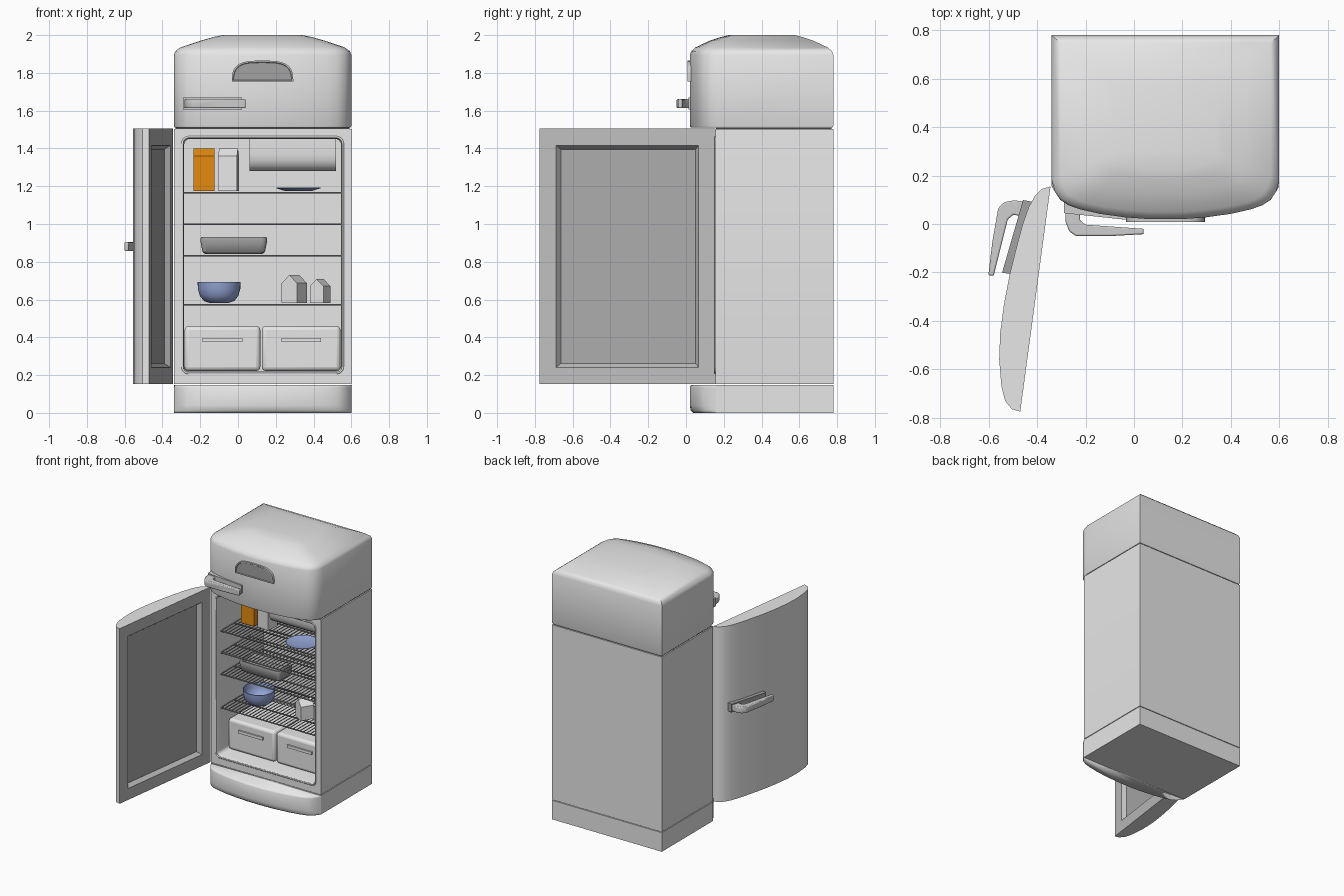
import bpy, bmesh
from math import radians, sin, cos, pi
from mathutils import Vector, Matrix

cube = bpy.data.objects.get("Cube")
if cube:
    bpy.data.objects.remove(cube)


def material(name, *rgb):
    m = bpy.data.materials.new(name)
    m.use_nodes = True
    m.diffuse_color = (*rgb, 1)
    m.node_tree.nodes["Principled BSDF"].inputs["Base Color"].default_value = (*rgb, 1)
    return m


WHITE = material("white_enamel", .8, .8, .8)
RIM = material("door_rim_grey", .52, .52, .52)
LINING = material("door_lining_grey", .41, .41, .41)
CHROME = material("light_metal", .62, .62, .62)
STEEL = material("dark_metal", .36, .36, .36)
WIRE = material("wire_grey", .3, .3, .3)
SEAM = material("seam_dark", .06, .06, .06)
ORANGE = material("orange_carton", .78, .26, .005)
BLUE = material("blue_ceramic", .3, .38, .68)

CX = .13          # centre line of the cabinet
HALF = .47        # half width of the cabinet
FRONT, HINGE_Y, BACK = .02, .155, .78


def finish(name, bm, mats, angle=45):
    bmesh.ops.recalc_face_normals(bm, faces=bm.faces[:])
    me = bpy.data.meshes.new(name)
    bm.to_mesh(me)
    bm.free()
    ob = bpy.data.objects.new(name, me)
    bpy.context.collection.objects.link(ob)
    for m in mats:
        me.materials.append(m)
    me.shade_smooth()
    me.set_sharp_from_angle(angle=radians(angle))
    return ob


def loft_bm(rings):
    bm = bmesh.new()
    vs = [[bm.verts.new(p) for p in ring] for ring in rings]
    n = len(vs[0])
    for a, b in zip(vs, vs[1:]):
        for i in range(n):
            j = (i + 1) % n
            bm.faces.new((a[i], a[j], b[j], b[i]))
    bm.faces.new(vs[0])
    bm.faces.new(vs[-1])
    bmesh.ops.recalc_face_normals(bm, faces=bm.faces[:])
    return bm


def loft(name, rings, mat, angle=45):
    return finish(name, loft_bm(rings), [mat], angle)


def prism(name, poly, z0, z1, mat, angle=45):
    return loft(name, [[(x, y, z) for x, y in poly] for z in (z0, z1)], mat, angle)


def box(name, x0, x1, y0, y1, z0, z1, mat):
    return prism(name, [(x0, y0), (x1, y0), (x1, y1), (x0, y1)], z0, z1, mat)


def bevel(ob, width, segments=2):
    mod = ob.modifiers.new("soft_edges", "BEVEL")
    mod.width, mod.segments = width, segments


def rounded(x0, x1, y0, y1, r, n=6):
    pts = []
    for k, (x, y) in enumerate(((x1 - r, y1 - r), (x0 + r, y1 - r), (x0 + r, y0 + r), (x1 - r, y0 + r))):
        for i in range(n + 1):
            a = (k + i / n) * pi / 2
            pts.append((x + r * cos(a), y + r * sin(a)))
    return pts


def lathe(name, profile, x, y, mat, n=32):
    rings = [[(x + r * cos(2 * pi * i / n), y + r * sin(2 * pi * i / n), z) for i in range(n)]
             for r, z in profile]
    return loft(name, rings, mat)


def wires(name, paths, radius, mat, closed=False):
    cu = bpy.data.curves.new(name, "CURVE")
    cu.dimensions = "3D"
    cu.bevel_depth, cu.bevel_resolution = radius, 1
    for path in paths:
        sp = cu.splines.new("POLY")
        sp.points.add(len(path) - 1)
        for p, co in zip(sp.points, path):
            p.co = (*co, 1)
        sp.use_cyclic_u = closed
    cu.materials.append(mat)
    ob = bpy.data.objects.new(name, cu)
    bpy.context.collection.objects.link(ob)


# Bowed front line, from centre to side, mirrored about the centre line
bow = [(0, .02), (.08, .021), (.17, .028), (.27, .042), (.35, .06), (.4, .077), (.435, .1), (.458, .135)]
front = [(CX - x, y) for x, y in reversed(bow)] + [(CX + x, y) for x, y in bow[1:]]
outline = [(CX - HALF, BACK), (CX - HALF, .18)] + front + [(CX + HALF, .18), (CX + HALF, BACK)]


def inset_outline(z, dx, dy):
    k = (BACK - FRONT - 2 * dy) / (BACK - FRONT)
    return [(CX + (x - CX) * (HALF - dx) / HALF, FRONT + dy + (y - FRONT) * k, z) for x, y in outline]


# Domed freezer top
loft("freezer_top", [inset_outline(*r) for r in (
    (1.51, .004, .004), (1.52, 0, 0), (1.895, 0, 0), (1.915, .008, .008), (1.935, .035, .03),
    (1.97, .14, .105), (1.99, .21, .165), (2, .26, .205))], WHITE)
box("freezer_seam", CX - .46, CX + .46, .16, .77, 1.495, 1.515, SEAM)

# Cabinet shell with hollow interior
def upright(r, y):
    return [(x, y, z) for x, z in r]

shell = rounded(CX - HALF, CX + HALF, .152, 1.503, .001)
mouth = rounded(-.295, .555, .21, 1.46, .035)
inner = rounded(-.285, .545, .22, 1.45, .03)
loft("cabinet", [upright(shell, BACK), upright(shell, HINGE_Y), upright(mouth, HINGE_Y),
                 upright(inner, .19), upright(inner, .72)], WHITE, 35)
wires("opening_trim", [upright(mouth, HINGE_Y)], .006, WHITE, True)

# Base: square back block and softly shaded bowed kick plate
box("base_back", CX - HALF, CX + HALF, HINGE_Y, BACK, 0, .147, WHITE)
kick = [(CX - HALF, HINGE_Y)] + front + [(CX + HALF, HINGE_Y)]
loft("base_front", [[(x, y + max(0, HINGE_Y - y) * t, z) for x, y in kick]
                    for z, t in ((.147, .05), (.135, 0), (.04, 0), (.012, .04), (0, .14))], WHITE, 100)

# Open door with recessed lining
door_plan = [(-.345, .155), (-.38, .145), (-.41, .115), (-.435, .07), (-.46, 0), (-.487, -.1),
             (-.512, -.2), (-.537, -.33), (-.553, -.45), (-.557, -.56), (-.548, -.67),
             (-.533, -.73), (-.505, -.765), (-.47, -.775)]
bm = loft_bm([[(x, y, z) for x, y in door_plan] for z in (.152, 1.505)])
lining = max(bm.faces, key=lambda f: f.normal.x)
lining.material_index = 1
bmesh.ops.inset_individual(bm, faces=[lining], thickness=.125)
bmesh.ops.inset_individual(bm, faces=[lining], thickness=.03, depth=-.03)
lining.material_index = 2
finish("door", bm, [WHITE, RIM, LINING], 30)

# Handles: one shape, placed on the freezer and on the door
grip = [(-.015, .03), (-.013, -.03), (.002, -.07), (.03, -.09), (.17, -.09), (.31, -.082),
        (.31, -.06), (.17, -.05), (.07, -.043), (.047, -.025), (.045, .03)]
plate = [(-.02, .005), (.29, -.028), (.29, .01), (-.02, .06)]
for name, pos, turn in (("freezer", (-.27, .04, 1.637), 0), ("door", (-.467, .08, .88), -100)):
    place = Matrix.Translation(pos) @ Matrix.Rotation(radians(turn), 4, "Z")
    g = prism(name + "_handle", grip, -.024, .024, CHROME)
    bevel(g, .006)
    p = prism(name + "_handle_plate", plate, -.032, .032, STEEL if turn else CHROME)
    for ob in (g, p):
        ob.matrix_world = place

# Arched badge plate on the freezer front
arch = [(CX + .163 * (abs(cos(a)) ** .6) * (1 if cos(a) > 0 else -1), 1.755 + .11 * sin(a) ** .7)
        for a in [pi * i / 20 for i in range(21)] if sin(a) >= 0]
bm = loft_bm([upright(arch, .05), upright(arch, .008)])
face = min(bm.faces, key=lambda f: f.normal.y)
bmesh.ops.inset_individual(bm, faces=[face], thickness=.008)
bmesh.ops.inset_individual(bm, faces=[face], thickness=.003, depth=-.004)
face.material_index = 1
finish("badge_plate", bm, [CHROME, STEEL], 30)

# Wire shelves
for k, z in enumerate((1.17, 1.003, .837, .577)):
    rods = [[(-.28 + .82 * i / 28, .2, z), (-.28 + .82 * i / 28, .7, z)] for i in range(29)]
    wires(f"shelf_wires_{k}", rods, .0035, WIRE)
    wires(f"shelf_bars_{k}", [[(-.285, y, z - .005), (.545, y, z - .005)]
                              for y in (.2, .36, .53, .7)], .005, WIRE)

# Ice compartment with rounded lower front
ice = [(.71, 1.449), (.71, 1.28), (.37, 1.28), (.335, 1.286), (.31, 1.305), (.295, 1.335), (.29, 1.37), (.29, 1.449)]
loft("ice_compartment", [[(x, y, z) for y, z in ice] for x in (.06, .52)], WHITE)

# Drawers
for side, x0, x1 in (("right", -.283, .118), ("left", .126, .543)):
    d = box(side + "_drawer", x0, x1, .28, .71, .222, .46, WHITE)
    bevel(d, .022, 3)
    mid = (x0 + x1) / 2
    box(side + "_drawer_pull", mid - .105, mid + .105, .268, .285, .374, .396, WHITE)


# Food cartons with gabled tops
def carton(name, x, y, z, w, d, wall, top, turn, mat):
    h = w / 2
    house = [(-h, 0), (h, 0), (h, wall), (0, top), (-h, wall)]
    ob = loft(name, [[(a, b, c) for a, c in house] for b in (-d / 2, d / 2)], mat, 20)
    ob.matrix_world = Matrix.Translation((x, y, z)) @ Matrix.Rotation(radians(turn), 4, "Z")


carton("juice_carton", -.18, .43, 1.175, .11, .11, .185, .225, 90, ORANGE)
carton("milk_carton", -.05, .43, 1.175, .1, .1, .185, .225, 84, WHITE)
carton("small_carton", .298, .39, .582, .095, .1, .105, .148, -32, WHITE)
carton("smaller_carton", .435, .4, .582, .08, .08, .09, .126, -28, WHITE)

# Crockery
lathe("plate", [(.06, 1.174), (.075, 1.176), (.118, 1.19), (.116, 1.193), (.07, 1.181), (.02, 1.18)],
      .32, .33, BLUE)
lathe("bowl", [(.05, .582), (.08, .592), (.102, .62), (.112, .655), (.114, .692), (.108, .692),
               (.104, .655), (.092, .622), (.07, .602), (.02, .596)], -.1, .4, BLUE)
dish = [(.025, .842), (.012, .852), (0, .915), (.004, .93), (.016, .93), (.03, .905)]
loft("baking_dish", [[(x, y, z) for x, y in rounded(-.2 + i, .155 - i, .28 + i, .46 - i, .03)]
                     for i, z in dish], STEEL)
